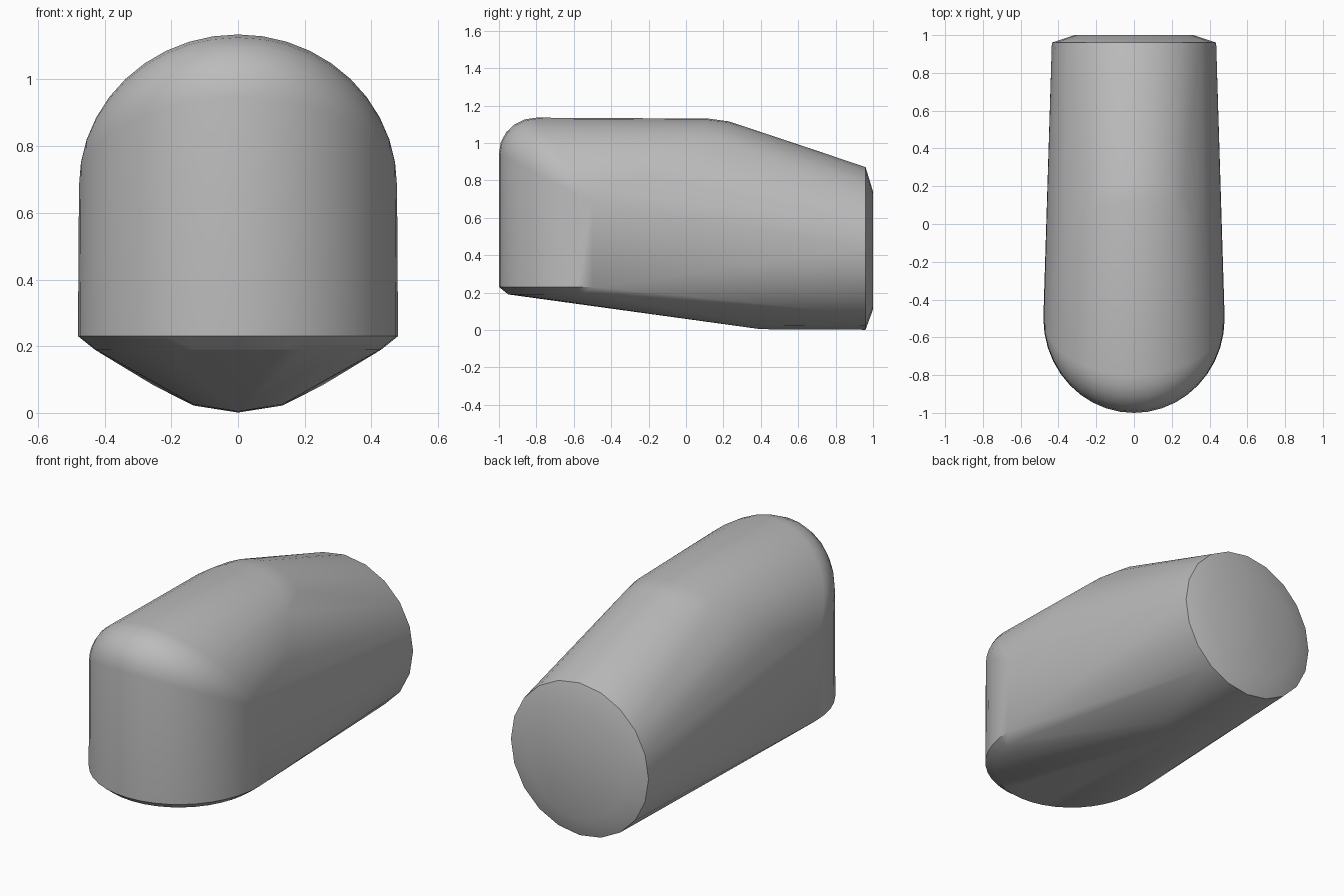
import bpy, bmesh
from math import sin, cos, pi, radians

cube = bpy.data.objects.get("Cube")
if cube:
    bpy.data.objects.remove(cube)

STEPS = 20
points = []


def half_oval(width, depth, z):
    """Rounded nose outline, lying flat."""
    for i in range(STEPS + 1):
        a = pi * i / STEPS
        points.append((width * cos(a), -0.5 - depth * sin(a), z))


def disc(radius, y, z):
    """Upright ring facing the back."""
    for i in range(STEPS):
        a = 2 * pi * i / STEPS
        points.append((radius * sin(a), y, z - radius * cos(a)))


# Lower rim of the nose and its bevel
half_oval(0.48, 0.5, 0.23)
half_oval(0.43, 0.45, 0.19)

# Domed roof, with a fillet running down into the nose wall
for i in range(STEPS + 1):
    a = pi * i / STEPS
    s = sin(a)
    x, top, front = 0.477 * cos(a), 0.68 + 0.455 * s, -0.5 - 0.5 * s
    for j in range(6):
        b = pi / 2 * j / 5
        points.append((x, front + 0.2 * s * (1 - cos(b)), top - 0.19 * s * (1 - sin(b))))
    # Crest where the roof starts to slope down
    if s > 0.3:
        points.append((0.462 * cos(a), -0.35 + 0.47 * s, 0.675 + 0.455 * s))
    if s > 0.75:
        points.append((0.44 * cos(a), -0.1 + 0.33 * s, 0.68 + 0.435 * s))

# Round tail with a bevelled end
disc(0.435, 0.96, 0.436)
disc(0.315, 1.0, 0.425)

# Keel line under the tail
points += [(0, 0.4, 0.004), (0.134, 0.4, 0.026), (-0.134, 0.4, 0.026)]

# Skin stretched over the outlines
bm = bmesh.new()
for p in points:
    bm.verts.new(p)
bmesh.ops.remove_doubles(bm, verts=bm.verts, dist=0.002)
bmesh.ops.convex_hull(bm, input=bm.verts)
bmesh.ops.delete(bm, geom=[v for v in bm.verts if not v.link_faces], context="VERTS")
bmesh.ops.dissolve_limit(bm, angle_limit=radians(0.5), verts=bm.verts, edges=bm.edges)
bmesh.ops.recalc_face_normals(bm, faces=bm.faces)

mesh = bpy.data.meshes.new("pod_body")
bm.to_mesh(mesh)
bm.free()
body = bpy.data.objects.new("pod_body", mesh)
bpy.context.collection.objects.link(body)

# Plain grey finish
grey = bpy.data.materials.new("plain_grey")
grey.use_nodes = True
colour = (0.5, 0.5, 0.5, 1)
grey.diffuse_color = colour
grey.node_tree.nodes["Principled BSDF"].inputs["Base Color"].default_value = colour
mesh.materials.append(grey)

bpy.ops.object.select_all(action="DESELECT")
body.select_set(True)
bpy.context.view_layer.objects.active = body
bpy.ops.object.shade_smooth_by_angle(angle=radians(30))
